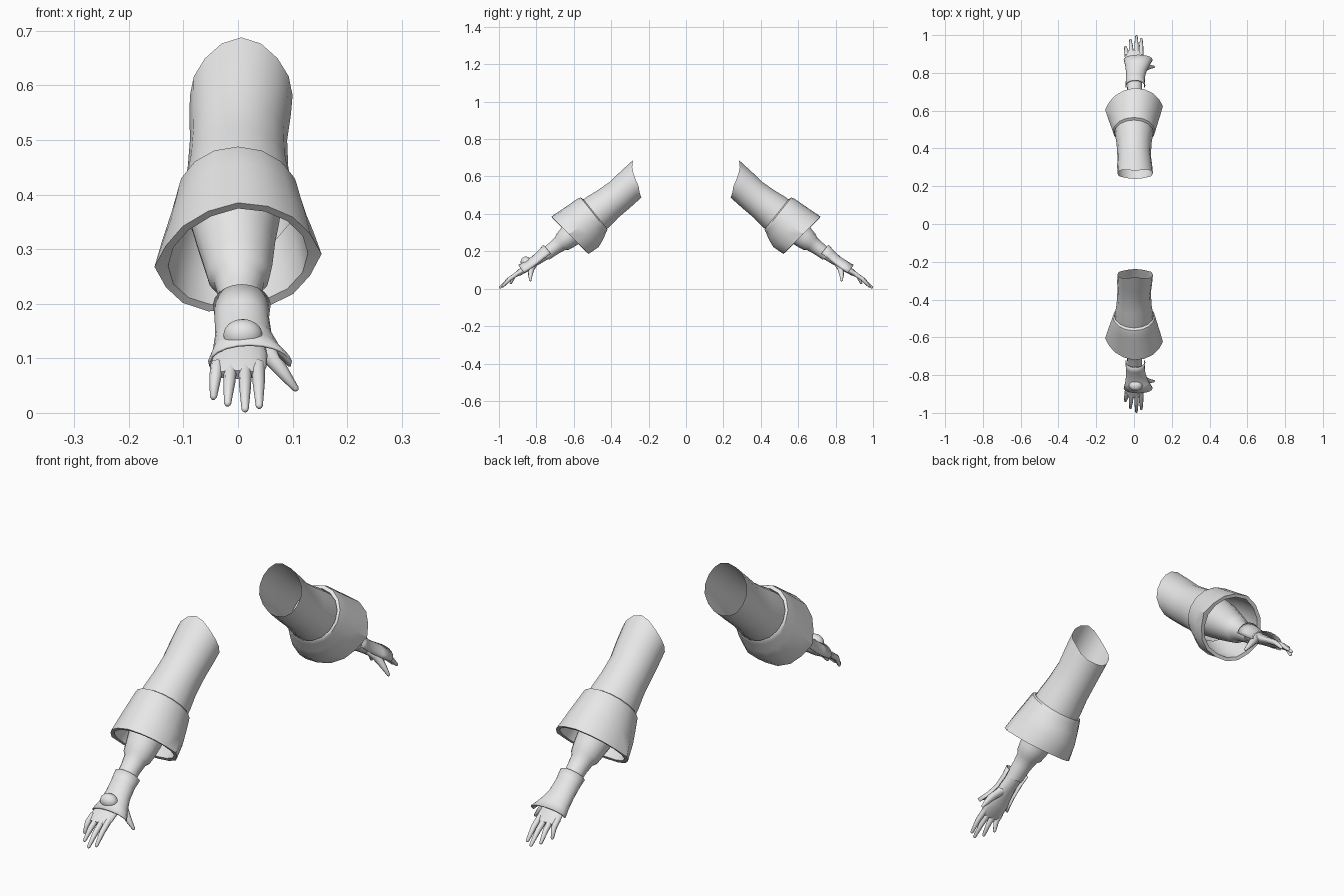
import bpy, bmesh, math
from mathutils import Vector

cube = bpy.data.objects.get("Cube")
if cube:
    bpy.data.objects.remove(cube, do_unlink=True)

grey = bpy.data.materials.new("light_grey")
grey.use_nodes = True
grey.diffuse_color = (0.8, 0.8, 0.8, 1)
grey.node_tree.nodes["Principled BSDF"].inputs["Base Color"].default_value = (0.8, 0.8, 0.8, 1)


def place(p, side):
    """Arm space (across, along the arm, up) to world; side mirrors front to back."""
    x, a, u = p
    return (x, side * (0.49 + 0.78 * a + 0.625 * u), 0.395 - 0.625 * a + 0.78 * u)


def loft(name, rings, side, caps=False, closed=True, loop=False, angle=35):
    """Skin a list of equal rings of arm-space points."""
    bm = bmesh.new()
    rows = [[bm.verts.new(place(p, side)) for p in ring] for ring in rings]
    n = len(rows[0])
    pairs = list(zip(rows, rows[1:]))
    if loop:
        pairs.append((rows[-1], rows[0]))
    for r, s in pairs:
        for i in range(n if closed else n - 1):
            j = (i + 1) % n
            bm.faces.new((r[i], r[j], s[j], s[i]))
    if caps:
        bm.faces.new(rows[0])
        bm.faces.new(rows[-1])
    bmesh.ops.recalc_face_normals(bm, faces=bm.faces)
    mesh = bpy.data.meshes.new(name)
    bm.to_mesh(mesh)
    bm.free()
    mesh.materials.append(grey)
    ob = bpy.data.objects.new(name, mesh)
    bpy.context.collection.objects.link(ob)
    bpy.ops.object.select_all(action='DESELECT')
    ob.select_set(True)
    bpy.context.view_layer.objects.active = ob
    bpy.ops.object.shade_smooth_by_angle(angle=math.radians(angle))
    return ob


def ring(a, cx, rx, cu, ru, n=16, start=0, end=360, closed=True):
    steps = n if closed else n - 1
    angles = [math.radians(start + (end - start) * i / steps) for i in range(n)]
    return [(cx + rx * math.cos(t), a, cu + ru * math.sin(t)) for t in angles]


def finger(name, points, radii, side, n=8):
    """Tapered round tube along a short path, with a rounded tip."""
    pts = [Vector(p) for p in points]
    tip = (pts[-1] - pts[-2]).normalized()
    pts.append(pts[-1] + tip * radii[-1] * 0.7)
    radii = list(radii) + [radii[-1] * 0.5]
    rings = []
    for i, (p, r) in enumerate(zip(pts, radii)):
        d = pts[min(i + 1, len(pts) - 1)] - pts[max(i - 1, 0)]
        q = d.to_track_quat('Z', 'Y')
        rings.append([p + q @ Vector((r * math.cos(k * math.tau / n), r * math.sin(k * math.tau / n), 0))
                      for k in range(n)])
    loft(name, rings, side, caps=True, angle=60)


def sleeve(prefix, side):
    # Open tube with a scooped shoulder edge
    body = [(-0.24, 0.004, 0.093, 0.003, 0.089), (-0.17, 0.001, 0.089, -0.002, 0.088),
            (-0.09, 0.0, 0.092, 0.0, 0.092), (-0.03, 0.0, 0.099, 0.0, 0.1), (0.03, 0.0, 0.102, 0.0, 0.102)]
    rings = [ring(*s) for s in body]
    rim = []
    for x, a, u in ring(0, 0.006, 0.094, 0.007, 0.092):
        s, c = (u - 0.007) / 0.092, (x - 0.006) / 0.094
        rim.append((x, -0.255 - 0.09 * max(0, s) ** 1.5 - 0.035 * c ** 4, u))
    loft(prefix + "sleeve", [rim] + rings, side)


def cuff(prefix, side):
    # Flared thick cuff with pointed side corners
    n = 16
    # along, width, top height, bottom height
    profile = [(-0.006, 0.104, 0.104, 0.104), (0.0, 0.112, 0.119, 0.109), (0.012, 0.115, 0.123, 0.113),
               (0.05, 0.122, 0.126, 0.132), (0.1, 0.132, 0.13, 0.149), (0.17, 0.143, 0.136, 0.144),
               (0.168, 0.128, 0.121, 0.129), (0.1, 0.118, 0.116, 0.13), (0.03, 0.104, 0.106, 0.106)]
    rings = []
    for k, (a, w, top, bottom) in enumerate(profile):
        pts = []
        for i in range(n):
            t = math.tau * i / n
            c, s = math.cos(t), math.sin(t)
            flare = max(0, a) / 0.17
            corner = 1 + (0.07 * flare if i in (0, n // 2) and k < 6 else 0)
            u = s * (top if s > 0 else bottom) + 0.015 * c * flare - 0.012 * abs(c) * flare
            pts.append((w * c * corner, a + 0.016 * s * flare, u))
        rings.append(pts)
    loft(prefix + "cuff", rings, side, loop=True, angle=32)


def forearm(prefix, side):
    stations = [(0.0, -0.004, 0.086, 0, 0.086), (0.07, -0.006, 0.082, 0, 0.08),
                (0.13, -0.004, 0.072, -0.003, 0.07), (0.19, 0.0, 0.063, -0.006, 0.06),
                (0.225, 0.001, 0.057, -0.007, 0.053), (0.24, 0.002, 0.046, -0.006, 0.043),
                (0.28, 0.003, 0.04, -0.004, 0.038), (0.34, 0.004, 0.038, -0.002, 0.034)]
    loft(prefix + "forearm", [ring(*s) for s in stations], side, caps=True, angle=50)


def bracer(prefix, side):
    # Thin guard over the back of the hand, flaring towards the knuckles
    stations = [(0.312, 0.007, 0.053, -0.004, 0.05), (0.35, 0.007, 0.05, -0.004, 0.043),
                (0.4, 0.01, 0.052, -0.005, 0.04), (0.445, 0.016, 0.062, -0.003, 0.042),
                (0.485, 0.022, 0.077, 0.002, 0.043)]
    rings = [ring(*s, n=13, start=-14, end=194, closed=False) for s in stations]
    ob = loft(prefix + "hand_guard", rings, side, closed=False, angle=50)
    mod = ob.modifiers.new("thickness", 'SOLIDIFY')
    mod.thickness = 0.005
    mod.offset = -1


def hand(prefix, side):
    palm = [(0.31, 0.004, 0.037, -0.002, 0.033), (0.37, 0.005, 0.034, 0.0, 0.026),
            (0.42, 0.006, 0.041, 0.003, 0.022), (0.47, 0.004, 0.05, 0.006, 0.02),
            (0.51, 0.001, 0.051, 0.01, 0.016), (0.535, 0.0, 0.046, 0.012, 0.01)]
    loft(prefix + "palm", [ring(*s) for s in palm], side, caps=True, angle=60)
    tips = {"little_finger": (-0.038, -0.045, 0.578, -0.006), "ring_finger": (-0.013, -0.019, 0.615, 0.008),
            "middle_finger": (0.013, 0.013, 0.637, 0.012), "index_finger": (0.037, 0.039, 0.622, 0.008)}
    for name, (base, x, a, u) in tips.items():
        mid = ((base + x) / 2, (0.51 + a) / 2, 0.014 + u * 0.2)
        finger(prefix + name, [(base, 0.505, 0.011), mid, (x, a, u)], (0.0125, 0.011, 0.0065), side)
    finger(prefix + "thumb", [(0.025, 0.41, 0.0), (0.055, 0.44, -0.012), (0.083, 0.468, -0.037),
                              (0.106, 0.487, -0.06)], (0.02, 0.018, 0.012, 0.006), side)


def knuckle_dome(side):
    rings = []
    for k in range(6):
        t = math.radians(k * 17)
        r, h = 0.036 * math.cos(t), 0.031 + 0.03 * math.sin(t)
        rings.append([(0.009 + r * math.cos(i * math.tau / 20), 0.443 + r * 0.8 * math.sin(i * math.tau / 20), h)
                      for i in range(20)])
    loft("front_hand_dome", rings, side, caps=True)


for prefix, side in (("front_", -1), ("back_", 1)):
    for part in (sleeve, cuff, forearm, bracer, hand):
        part(prefix, side)
# Only the front arm carries the round boss
knuckle_dome(-1)
